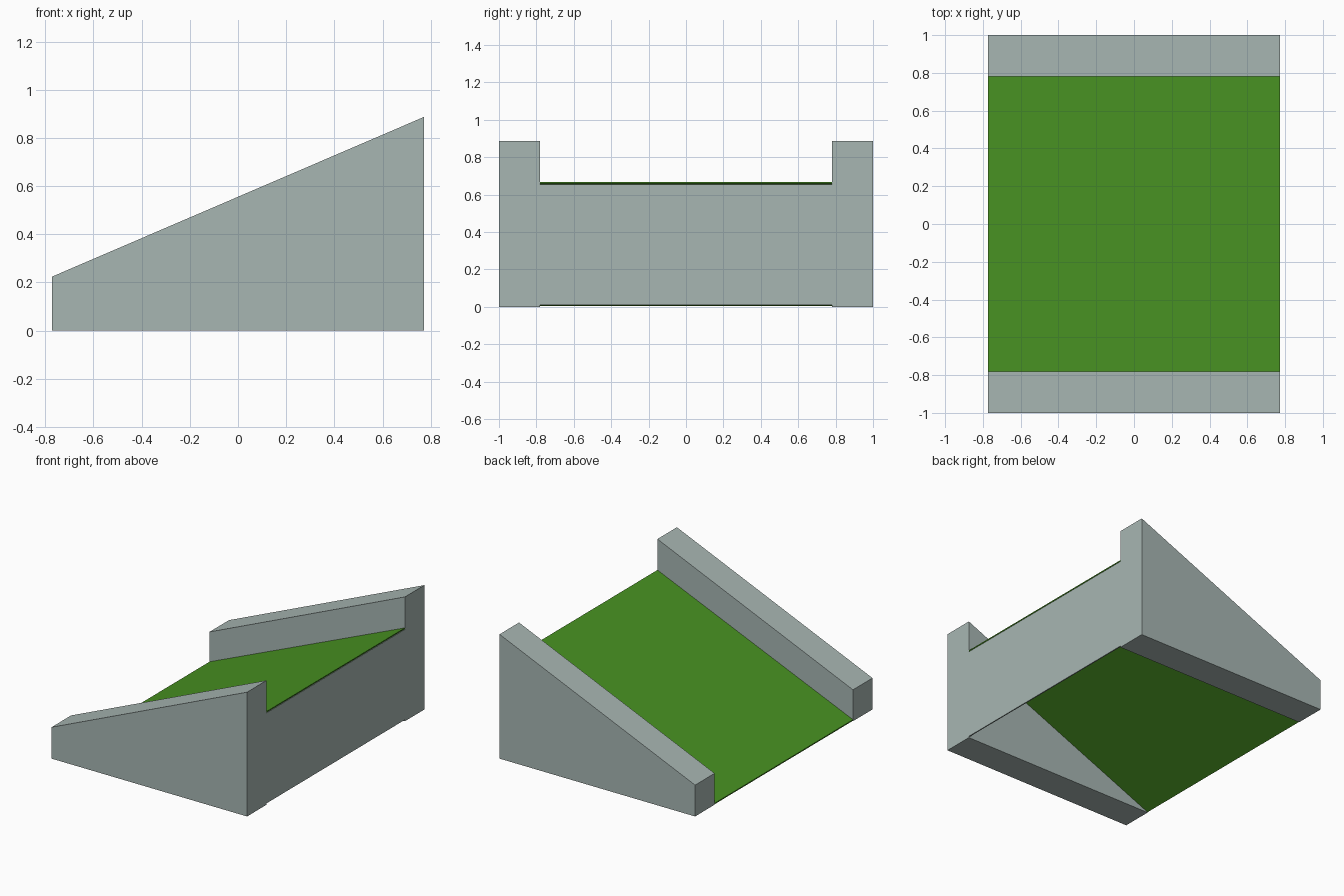
import bpy

if "Cube" in bpy.data.objects:
    bpy.data.objects.remove(bpy.data.objects["Cube"])


def material(name, rgb):
    m = bpy.data.materials.new(name)
    m.diffuse_color = (*rgb, 1)
    m.use_nodes = True
    m.node_tree.nodes["Principled BSDF"].inputs["Base Color"].default_value = m.diffuse_color
    return m


concrete = material("grey concrete", (0.39, 0.47, 0.45))
grass = material("grass green", (0.066, 0.288, 0.016))


def extrude_y(name, profile, y0, y1, mat):
    """Prism from an x-z profile (counter-clockwise seen from the front)."""
    n = len(profile)
    verts = [(x, y, z) for y in (y0, y1) for x, z in profile]
    faces = [tuple(range(n)), tuple(range(2 * n - 1, n - 1, -1))]
    faces += [(i, i + n, (i + 1) % n + n, (i + 1) % n) for i in range(n)]
    mesh = bpy.data.meshes.new(name)
    mesh.from_pydata(verts, [], faces)
    mesh.materials.append(mat)
    obj = bpy.data.objects.new(name, mesh)
    bpy.context.collection.objects.link(obj)
    return obj


X, INNER = 0.772, 0.78

# Sloped side walls
wall = [(-X, 0), (X, 0), (X, 0.887), (-X, 0.224)]
extrude_y("front_side_wall", wall, -1, -INNER, concrete)
extrude_y("back_side_wall", wall, INNER, 1, concrete)

# Thin grass ramp between the walls
ramp = [(-X, 0.003), (X, 0.658), (X, 0.666), (-X, 0.011)]
extrude_y("grass_ramp", ramp, -INNER, INNER, grass)

# Thin upright panel closing the high end, raised slightly off the ground
panel = [(X - 0.008, 0.01), (X, 0.01), (X, 0.655), (X - 0.008, 0.652)]
extrude_y("end_panel", panel, -INNER, INNER, concrete)
